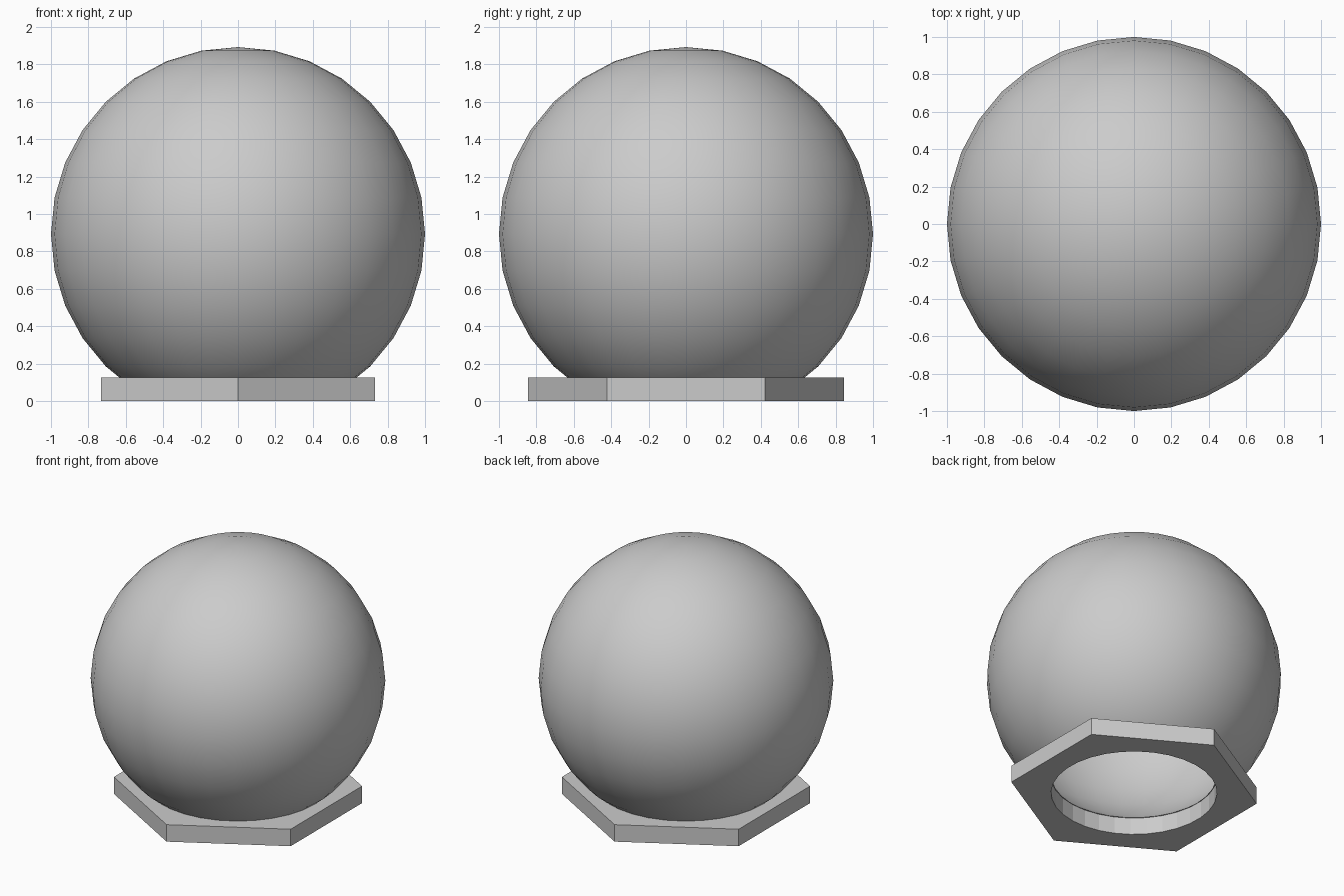
import bpy, bmesh
from math import radians, cos, sin, pi
from mathutils import Matrix, Vector

PLATE_TOP = 0.127
CENTRE_Z = 0.893

cube = bpy.data.objects.get("Cube")
if cube:
    bpy.data.objects.remove(cube, do_unlink=True)

grey = bpy.data.materials.new("plain grey")
grey.use_nodes = True
colour = (0.6, 0.6, 0.6, 1)
grey.diffuse_color = colour
grey.node_tree.nodes["Principled BSDF"].inputs["Base Color"].default_value = colour


def make_object(name, bm):
    mesh = bpy.data.meshes.new(name)
    bm.to_mesh(mesh)
    bm.free()
    mesh.materials.append(grey)
    obj = bpy.data.objects.new(name, mesh)
    bpy.context.collection.objects.link(obj)
    return obj


def activate(obj):
    bpy.ops.object.select_all(action='DESELECT')
    obj.select_set(True)
    bpy.context.view_layer.objects.active = obj


def add_prism(bm, sides, radius, bottom, top, x=0, y=0, turn=0):
    place = Matrix.Translation((x, y, (bottom + top) / 2)) @ Matrix.Rotation(turn, 4, 'Z')
    bmesh.ops.create_cone(bm, cap_ends=True, segments=sides, radius1=radius,
                          radius2=radius, depth=top - bottom, matrix=place)


# Hollow globe, open at the bottom where it meets the plate
bm = bmesh.new()
for radius in (1.0, 0.95):
    made = bmesh.ops.create_uvsphere(bm, u_segments=32, v_segments=16, radius=radius,
                                     matrix=Matrix.Translation((0, 0, CENTRE_Z)))
    if radius < 1:
        inner = {f for v in made["verts"] for f in v.link_faces}
        bmesh.ops.reverse_faces(bm, faces=list(inner))
bmesh.ops.bisect_plane(bm, geom=bm.verts[:] + bm.edges[:] + bm.faces[:],
                       plane_co=Vector((0, 0, PLATE_TOP)), plane_no=Vector((0, 0, 1)),
                       clear_inner=True)
rim = [e for e in bm.edges if e.is_boundary]
bmesh.ops.bridge_loops(bm, edges=rim)
globe = make_object("globe", bm)
activate(globe)
bpy.ops.object.shade_smooth_by_angle(angle=radians(35))

# Hexagonal base plate, corners towards the front and back
bm = bmesh.new()
add_prism(bm, 6, 0.845, 0, PLATE_TOP, turn=pi / 2)
plate = make_object("base_plate", bm)

# Central opening and three screw holes at alternate corners
bm = bmesh.new()
add_prism(bm, 32, 0.563, -0.1, 0.3)
for angle in (radians(90 + 120 * i) for i in range(3)):
    add_prism(bm, 16, 0.026, -0.1, 0.3, 0.79 * cos(angle), 0.79 * sin(angle))
cutter = make_object("hole_cutter", bm)
cutter.hide_render = True

cut = plate.modifiers.new("holes", 'BOOLEAN')
cut.operation = 'DIFFERENCE'
cut.solver = 'EXACT'
cut.object = cutter
activate(plate)
bpy.ops.object.modifier_apply(modifier=cut.name)
bpy.data.objects.remove(cutter, do_unlink=True)

# Hexagon corners must sit on the y axis
if max(v.co.y for v in plate.data.vertices) < 0.8:
    plate.data.transform(Matrix.Rotation(radians(30), 4, 'Z'))
